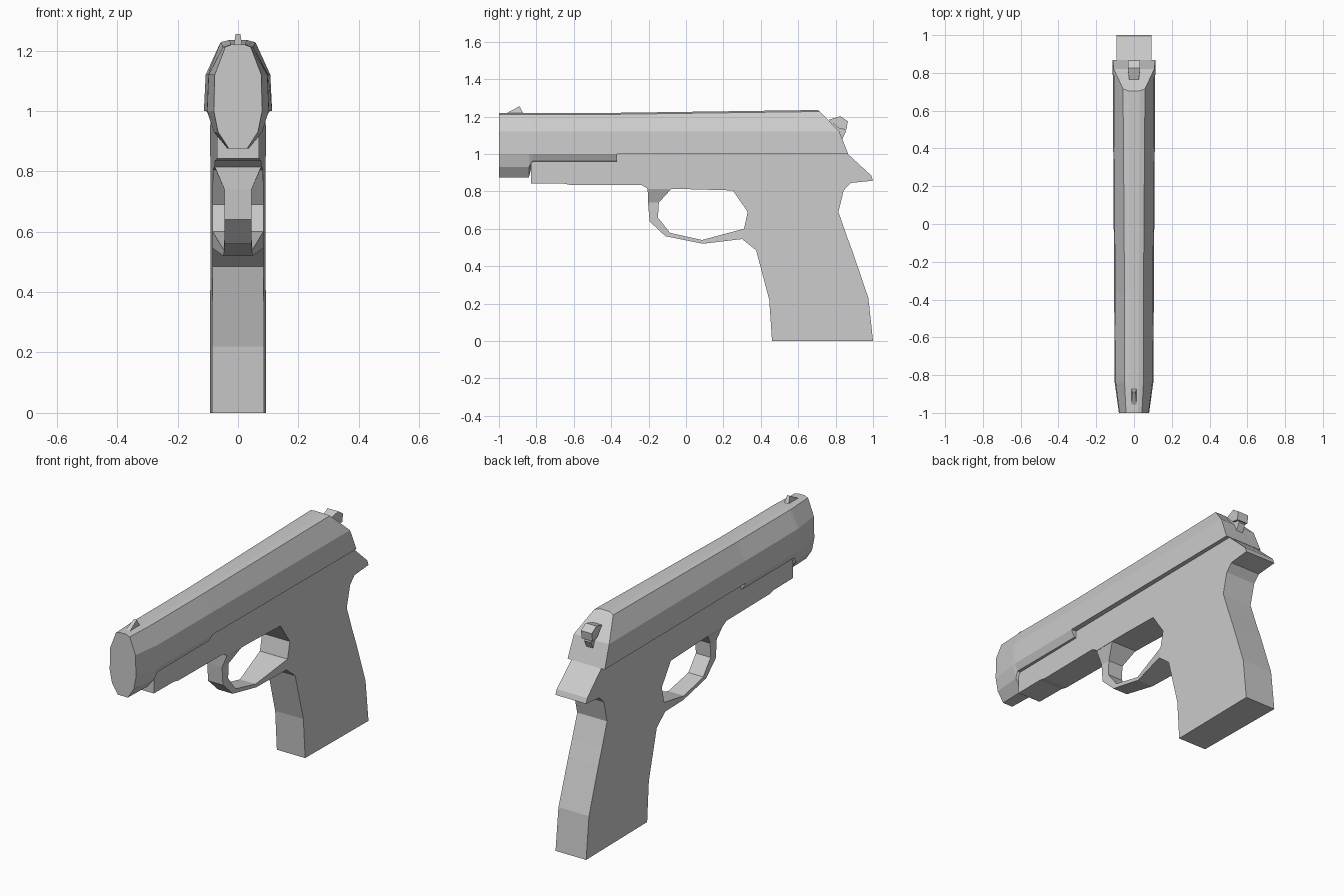
import bpy

if "Cube" in bpy.data.objects:
    bpy.data.objects.remove(bpy.data.objects["Cube"])


def make(name, verts, faces):
    me = bpy.data.meshes.new(name)
    me.from_pydata(verts, [], faces)
    me.validate()
    ob = bpy.data.objects.new(name, me)
    bpy.context.collection.objects.link(ob)
    return ob


def loft(name, sections, caps=True):
    """Skin half sections (x, y, z), each mirrored across x into a closed ring."""
    n = len(sections[0])
    r = 2 * n
    verts = []
    for s in sections:
        verts += s + [(-x, y, z) for x, y, z in reversed(s)]
    faces = []
    for k in range(len(sections) - 1):
        a, b = k * r, (k + 1) * r
        for i in range(r):
            j = (i + 1) % r
            faces.append((a + i, a + j, b + j, b + i))
    if caps:
        e = (len(sections) - 1) * r
        for i in range(n - 1):
            faces.append((i, r - 1 - i, r - 2 - i, i + 1))
            faces.append((e + i, e + i + 1, e + r - 2 - i, e + r - 1 - i))
    return make(name, verts, faces)


def prism(name, outline, width):
    """Side profile (y, z), clockwise seen from +x, with half width from width(y, z)."""
    n = len(outline)
    verts = [(width(y, z), y, z) for y, z in outline]
    verts += [(-x, y, z) for x, y, z in verts]
    faces = [tuple(reversed(range(n))), tuple(range(n, 2 * n))]
    faces += [(i, (i + 1) % n, n + (i + 1) % n, n + i) for i in range(n)]
    return make(name, verts, faces)


def frame_width(y, z=0):
    return 0.08 + 0.013 * y


# Slide: faceted cross-section, full oval at the muzzle, flat underneath behind it
def slide_section(y, top, crown, mid, base, low, bottom):
    pts = [(crown * 0.5, top), (crown, top - 0.008), (mid, 1.12), (base, 1.0), low, bottom]
    return [(x, y, z) for x, z in pts]


slide = [
    slide_section(-1.0, 1.22, 0.042, 0.077, 0.080, (0.066, 0.93), (0.03, 0.875)),
    slide_section(-0.84, 1.22, 0.050, 0.097, 0.102, (0.080, 0.93), (0.035, 0.875)),
    slide_section(-0.82, 1.22, 0.050, 0.098, 0.103, (0.085, 0.962), (0.035, 0.955)),
    slide_section(-0.37, 1.22, 0.050, 0.100, 0.105, (0.085, 0.962), (0.035, 0.955)),
    slide_section(-0.369, 1.22, 0.050, 0.100, 0.105, (0.085, 1.0), (0.035, 1.0)),
]
rear = slide_section(0.71, 1.235, 0.058, 0.107, 0.113, (0.09, 1.0), (0.035, 1.0))
rear_y = [0.705, 0.715, 0.82, 0.867, 0.867, 0.867]
slide.append([(x, y, z) for (x, _, z), y in zip(rear, rear_y)])
loft("slide", slide)

# Frame with dust cover, tang and grip in one profile
prism("frame_and_grip", [
    (-0.83, 0.96), (-0.37, 0.96), (-0.37, 1.0), (0.865, 1.0), (0.99, 0.885), (1.0, 0.857),
    (0.88, 0.845), (0.843, 0.805), (0.815, 0.69), (0.86, 0.56), (0.89, 0.48),
    (0.975, 0.23), (1.0, 0.0), (0.46, 0.0), (0.445, 0.22), (0.375, 0.485),
    (0.30, 0.545), (0.31, 0.60), (0.33, 0.69), (0.25, 0.805), (0.0, 0.812),
    (-0.20, 0.812), (-0.24, 0.835), (-0.62, 0.835), (-0.66, 0.843), (-0.83, 0.843),
], frame_width)

# Trigger guard: narrow strap flaring into the frame at both ends
guard = [  # half width, outer (y, z), inner (y, z)
    (0.077, (-0.205, 0.815), (-0.08, 0.812)),
    (0.045, (-0.203, 0.74), (-0.145, 0.74)),
    (0.045, (-0.195, 0.64), (-0.15, 0.66)),
    (0.045, (-0.11, 0.56), (-0.085, 0.578)),
    (0.048, (0.09, 0.52), (0.085, 0.54)),
    (0.084, (0.30, 0.545), (0.31, 0.60)),
]
loft("trigger_guard", [[(w, *o), (w, *i)] for w, o, i in guard], caps=False)

# Front sight
prism("front_sight", [(-0.965, 1.215), (-0.89, 1.255), (-0.87, 1.215)],
      lambda y, z: 0.014 if z < 1.23 else 0.008)

# Hammer: slim stem with a wider spur
prism("hammer_stem", [(0.74, 1.17), (0.80, 1.185), (0.845, 1.14), (0.855, 1.12),
                      (0.835, 1.08), (0.79, 1.10)], lambda y, z: 0.02)
prism("hammer_spur", [(0.765, 1.183), (0.825, 1.202), (0.865, 1.175), (0.858, 1.13),
                      (0.82, 1.135)], lambda y, z: 0.033 if y > 0.8 else 0.025)

# Consistent outward normals
import bmesh
for ob in bpy.context.collection.objects:
    bm = bmesh.new()
    bm.from_mesh(ob.data)
    bmesh.ops.recalc_face_normals(bm, faces=bm.faces)
    bm.to_mesh(ob.data)
    bm.free()
